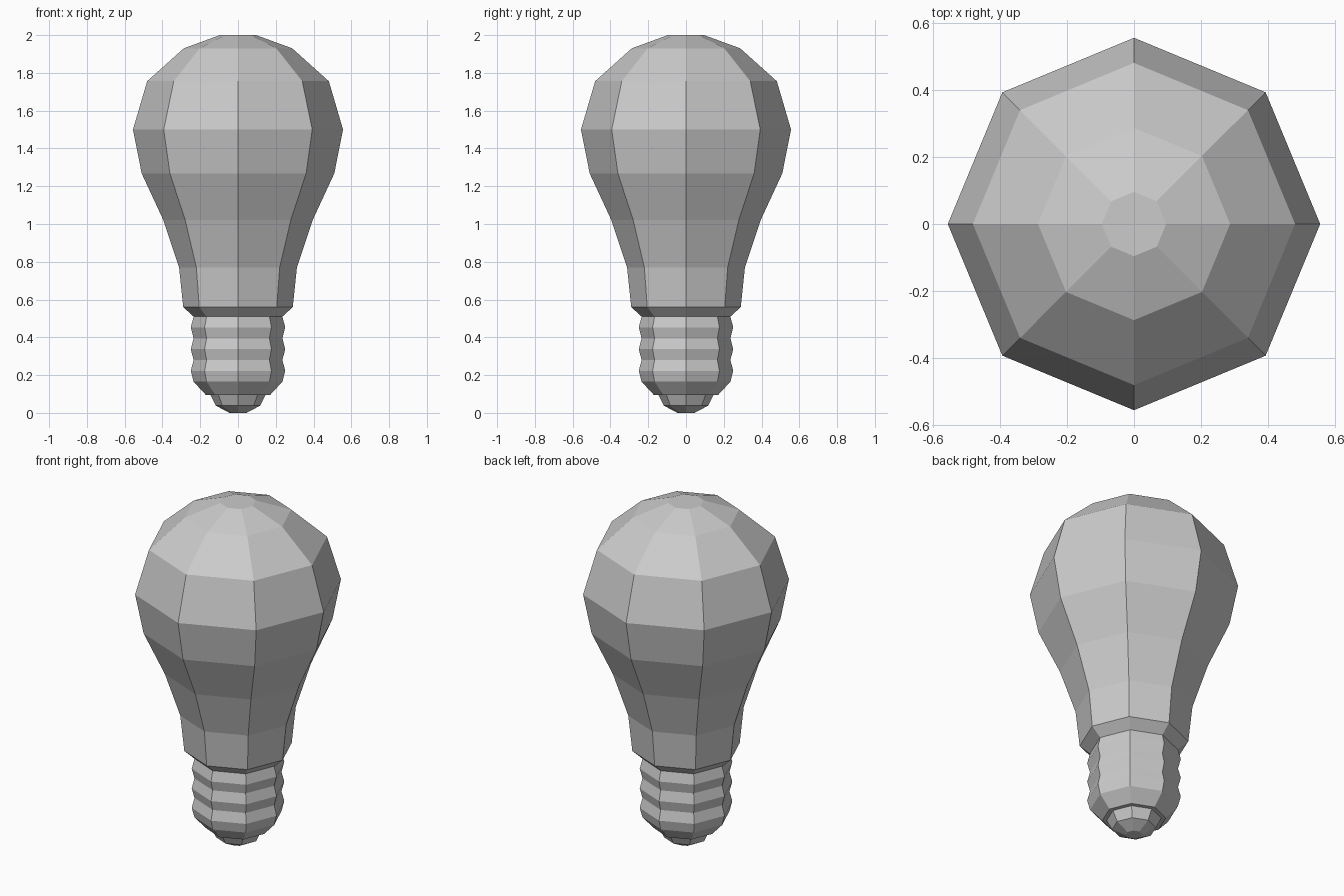
import bpy, bmesh
from math import cos, sin, tau

if "Cube" in bpy.data.objects:
    bpy.data.objects.remove(bpy.data.objects["Cube"])

SIDES = 8


def lathe(name, profile):
    """Revolve (radius, z) points, listed bottom to top, into a capped flat-faced solid."""
    bm = bmesh.new()
    rings = [[bm.verts.new((r * cos(tau * i / SIDES), r * sin(tau * i / SIDES), z))
              for i in range(SIDES)] for r, z in profile]
    for low, high in zip(rings, rings[1:]):
        for i in range(SIDES):
            j = (i + 1) % SIDES
            bm.faces.new((low[i], low[j], high[j], high[i]))
    bm.faces.new(rings[0][::-1])
    bm.faces.new(rings[-1])
    mesh = bpy.data.meshes.new(name)
    bm.to_mesh(mesh)
    bm.free()
    obj = bpy.data.objects.new(name, mesh)
    bpy.context.collection.objects.link(obj)
    return obj


# Glass envelope with its tapered lower collar
lathe("glass_bulb", [(0.235, 0.51), (0.29, 0.56), (0.312, 0.77), (0.395, 1.02),
                     (0.51, 1.268), (0.556, 1.50), (0.481, 1.756),
                     (0.287, 1.93), (0.096, 2.0)])

# Threaded cap: alternating grooves and ridges
thread = [(0.235 if i % 2 == 0 else 0.25, 0.165 + i * 0.0575) for i in range(7)]
lathe("screw_base", [(0.17, 0.095)] + thread)

# Contact tip
lathe("contact_tip", [(0.045, 0.0), (0.117, 0.038), (0.146, 0.095)])
